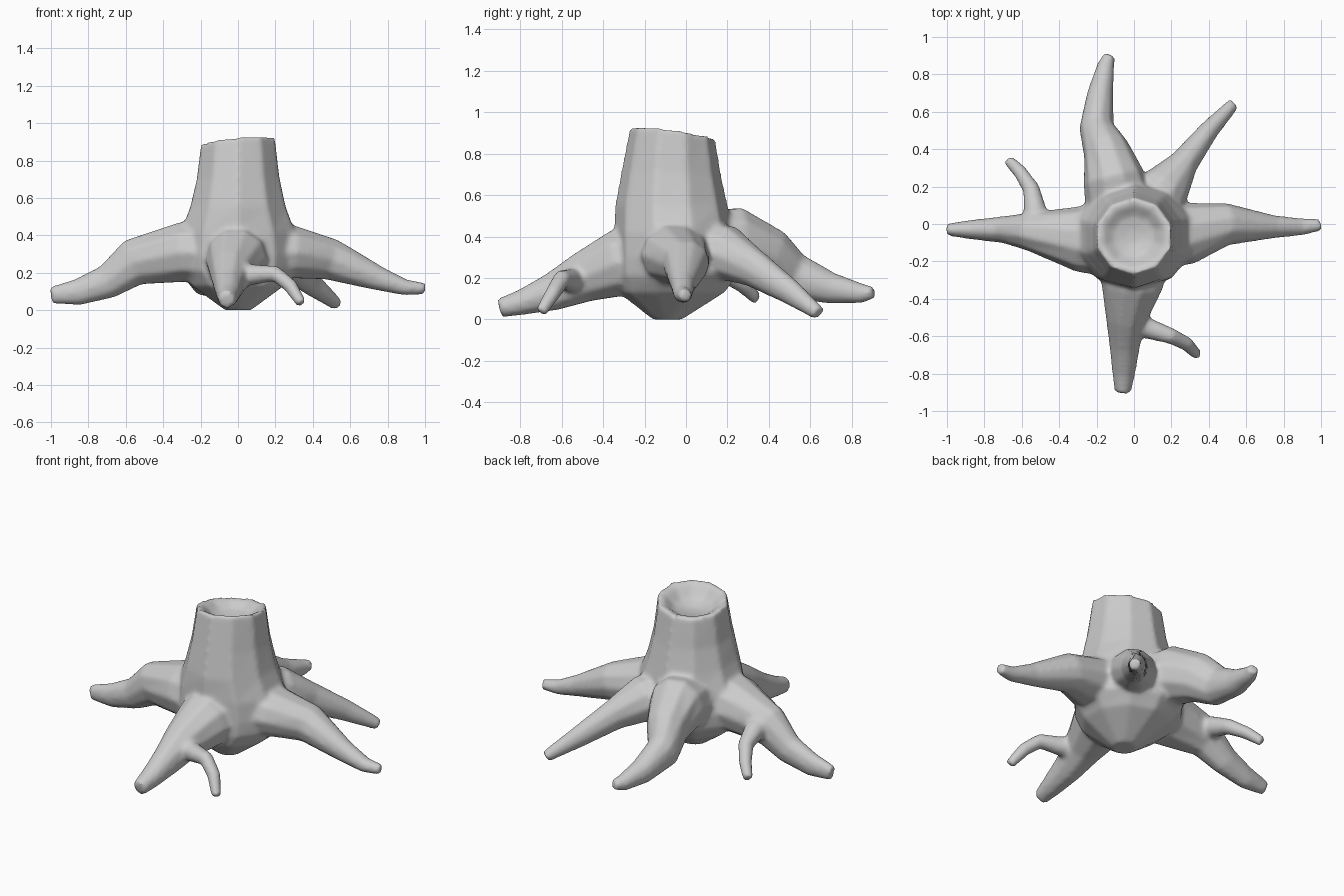
import bpy, bmesh
from math import cos, sin, pi
from mathutils import Vector

cube = bpy.data.objects.get("Cube")
if cube:
    bpy.data.objects.remove(cube, do_unlink=True)

SIDES = 10
Z = Vector((0, 0, 1))
bm = bmesh.new()


def loft(rings):
    """Skin a list of point rings and cap both ends."""
    loops = [[bm.verts.new(p) for p in ring] for ring in rings]
    for a, b in zip(loops, loops[1:]):
        for i in range(SIDES):
            j = (i + 1) % SIDES
            bm.faces.new((a[i], a[j], b[j], b[i]))
    bm.faces.new(loops[0][::-1])
    bm.faces.new(loops[-1])


def root(path):
    """Tapering tube; each station is x, y, z, half width, half height."""
    pts = [Vector(s[:3]) for s in path]
    rings = []
    for i, (p, s) in enumerate(zip(pts, path)):
        t = (pts[min(i + 1, len(pts) - 1)] - pts[max(i - 1, 0)]).normalized()
        side = t.cross(Z).normalized()
        up = side.cross(t)
        rings.append([p + 1.04 * (side * s[3] * cos(a) + up * s[4] * sin(a))
                      for a in (2 * pi * k / SIDES for k in range(SIDES))])
    loft(rings)


def trunk(stations):
    """Stations are z, y centre, x radius, y radius, rim tilt."""
    rings = []
    for z, cy, rx, ry, tilt in stations:
        ring = []
        for k in range(SIDES):
            a = 2 * pi * (k + 0.5) / SIDES
            x, y = 1.03 * rx * cos(a), 1.03 * ry * sin(a)
            ring.append((x, cy + y, z + tilt * (0.08 * x - 0.13 * y)))
        rings.append(ring)
    loft(rings)


# Trunk with pointed underside and hollowed, tilted top
trunk([(0.0, -.09, .07, .07, 0), (.13, -.07, .25, .25, 0),
       (.21, -.05, .32, .29, 0), (.3, -.05, .33, .29, 0),
       (.42, -.06, .31, .28, 0), (.55, -.07, .26, .265, 0),
       (.7, -.07, .225, .235, .5), (.9, -.065, .2, .2, 1),
       (.89, -.065, .165, .165, 1), (.84, -.065, .11, .11, .5),
       (.82, -.065, .04, .04, 0)])

# Right root and its side shoot
root([(0, -.08, .3, .22, .18), (-.3, -.08, .31, .17, .16),
      (-.56, -.04, .255, .1, .125), (-.7, -.03, .15, .07, .09),
      (-.86, -.03, .095, .052, .07), (-1, -.03, .08, .032, .045)])
root([(-.52, -.03, .28, .07, .08), (-.53, .08, .26, .06, .06),
      (-.55, .19, .22, .045, .045), (-.61, .28, .16, .037, .037),
      (-.67, .34, .1, .03, .03)])

# Left root
root([(0, -.05, .3, .2, .17), (.3, -.05, .31, .16, .14),
      (.5, 0, .27, .11, .11), (.75, -.015, .17, .06, .065),
      (.9, -.015, .12, .045, .042), (1, -.005, .115, .03, .032)])

# Front root and its side shoot
root([(0, -.08, .3, .2, .18), (-.01, -.33, .27, .16, .16),
      (-.04, -.5, .2, .11, .12), (-.05, -.65, .13, .08, .09),
      (-.055, -.8, .08, .06, .06), (-.06, -.9, .055, .043, .046)])
root([(-.03, -.52, .19, .07, .07), (.08, -.56, .19, .055, .055),
      (.2, -.6, .195, .042, .042), (.28, -.64, .13, .038, .038),
      (.34, -.7, .035, .028, .028)])

# Back root
root([(-.05, 0, .33, .2, .18), (-.11, .25, .37, .16, .17),
      (-.15, .4, .3, .12, .14), (-.2, .52, .21, .09, .11),
      (-.18, .7, .15, .068, .075), (-.15, .85, .125, .045, .047),
      (-.13, .905, .13, .03, .03)])

# Back left root
root([(.05, 0, .32, .18, .17), (.17, .2, .32, .13, .13),
      (.27, .33, .245, .075, .09), (.4, .5, .135, .052, .062),
      (.53, .64, .03, .034, .034)])

bmesh.ops.recalc_face_normals(bm, faces=bm.faces)
mesh = bpy.data.meshes.new("tree_stump")
bm.to_mesh(mesh)
bm.free()
stump = bpy.data.objects.new("tree_stump", mesh)
bpy.context.collection.objects.link(stump)

# Single grey wood colour
mat = bpy.data.materials.new("plain_grey")
mat.use_nodes = True
grey = (0.6, 0.6, 0.6, 1)
mat.diffuse_color = grey
mat.node_tree.nodes["Principled BSDF"].inputs["Base Color"].default_value = grey
mesh.materials.append(mat)

# Fuse the roots into the trunk and soften the joints
fuse = stump.modifiers.new("fuse", 'REMESH')
fuse.mode = 'VOXEL'
fuse.voxel_size = 0.013
fuse.use_smooth_shade = True
soften = stump.modifiers.new("soften", 'SMOOTH')
soften.factor = 0.5
soften.iterations = 8
